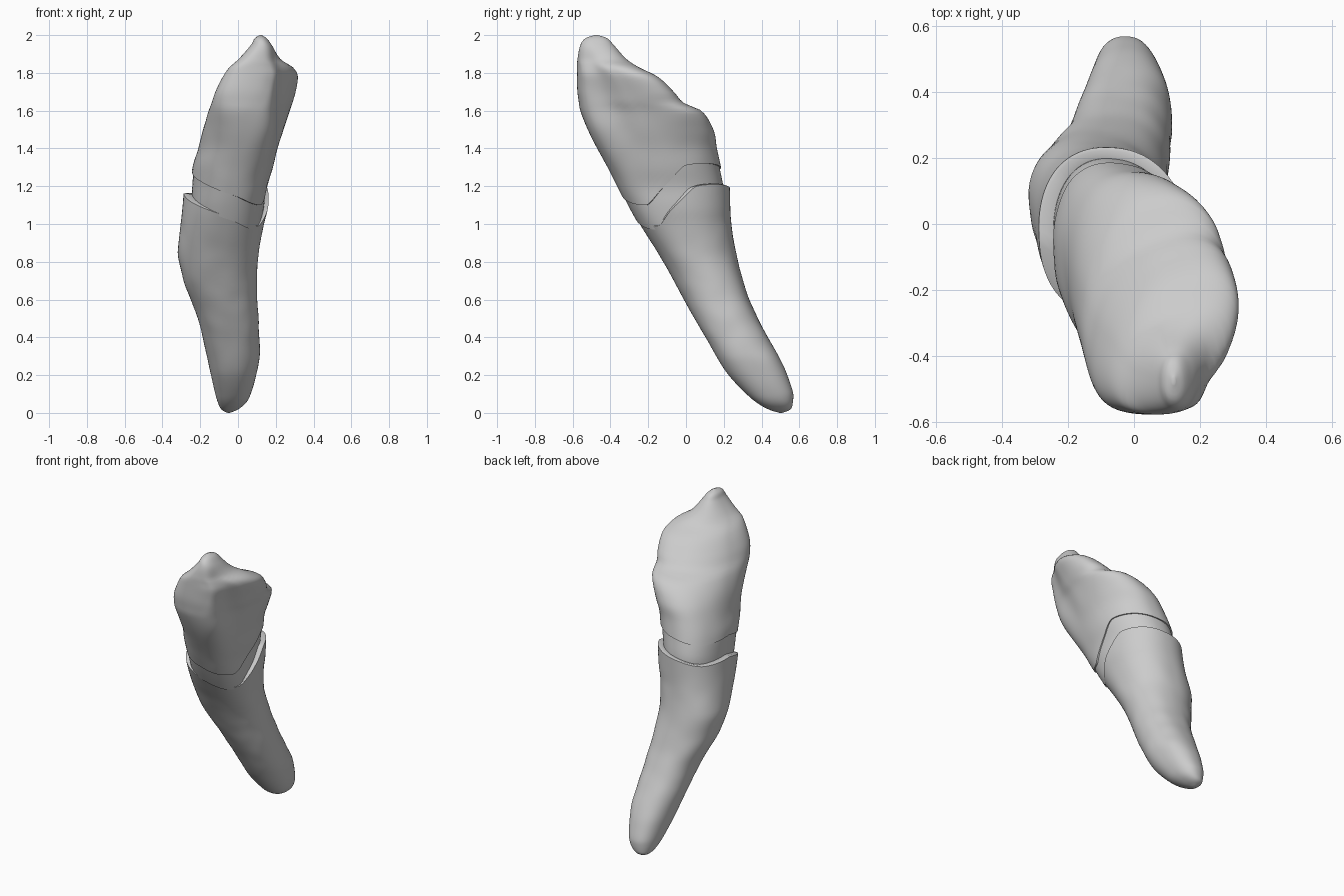
import bpy, bmesh
from math import sin, cos, pi, radians, exp
from mathutils import Vector, noise

cube = bpy.data.objects.get("Cube")
if cube:
    bpy.data.objects.remove(cube)

ivory = bpy.data.materials.new("ivory grey")
ivory.use_nodes = True
ivory.diffuse_color = (0.6, 0.6, 0.6, 1)
ivory.node_tree.nodes["Principled BSDF"].inputs["Base Color"].default_value = (0.6, 0.6, 0.6, 1)

SIDES = 96

# Cross-sections: height, x min, x max, y min, y max, skew, facet depth, front ridge
CROWN = [
    (0.90, -0.26, 0.11, -0.20, 0.22, 0.1, 0, 0),
    (1.00, -0.26, 0.13, -0.26, 0.215, 0.1, 0, 0),
    (1.10, -0.255, 0.148, -0.315, 0.21, 0.1, 0.02, 0),
    (1.20, -0.25, 0.16, -0.365, 0.205, 0.15, 0.04, 0),
    (1.30, -0.24, 0.19, -0.415, 0.185, 0.15, 0.06, 0),
    (1.40, -0.21, 0.215, -0.47, 0.165, 0.13, 0.08, 0.04),
    (1.50, -0.185, 0.245, -0.52, 0.145, 0, 0.09, 0.12),
    (1.60, -0.155, 0.275, -0.56, 0.08, -0.25, 0.09, 0.22),
    (1.64, -0.14, 0.288, -0.567, -0.01, -0.35, 0.09, 0.27),
    (1.70, -0.12, 0.305, -0.575, -0.065, -0.45, 0.09, 0.32),
    (1.78, -0.08, 0.317, -0.577, -0.15, -0.5, 0.09, 0.32),
    (1.83, -0.045, 0.29, -0.577, -0.25, -0.5, 0.09, 0.27),
    (1.87, 0, 0.228, -0.575, -0.312, -0.3, 0.06, 0.15),
    (1.95, 0.07, 0.177, -0.558, -0.385, 0, 0, 0),
    (1.985, 0.09, 0.15, -0.53, -0.42, 0, 0, 0),
    (2.00, 0.115, 0.125, -0.485, -0.465, 0, 0, 0),
]
# Same without facet and ridge
ROOT = [row + (0, 0) for row in (
    (0.00, -0.055, -0.045, 0.495, 0.51, 0),
    (0.015, -0.085, -0.005, 0.445, 0.55, 0),
    (0.05, -0.105, 0.04, 0.38, 0.565, 0),
    (0.10, -0.12, 0.068, 0.32, 0.568, 0),
    (0.20, -0.143, 0.097, 0.225, 0.537, 0),
    (0.30, -0.165, 0.115, 0.16, 0.49, 0),
    (0.50, -0.212, 0.107, 0.045, 0.38, 0),
    (0.70, -0.287, 0.10, -0.065, 0.30, 0),
    (0.85, -0.318, 0.11, -0.15, 0.265, 0.1),
    (1.00, -0.303, 0.137, -0.245, 0.24, 0.1),
    (1.08, -0.295, 0.158, -0.292, 0.235, 0.1),
    (1.20, -0.285, 0.172, -0.34, 0.232, 0.1),
)]
# Crown margin height at angles around the tooth (degrees)
MARGIN = [(-180, 1.27), (-135, 1.21), (-90, 1.15), (-60, 1.11), (-35, 1.10), (-8, 1.19),
          (20, 1.31), (50, 1.32), (90, 1.30), (135, 1.27), (180, 1.27)]
BAND = 0.11


def curve(table, v):
    """Smooth interpolation of the table's columns at v."""
    i = max(k for k in range(len(table) - 1) if k == 0 or table[k][0] <= v)
    a, b = table[i], table[i + 1]
    p, q = table[max(i - 1, 0)], table[min(i + 2, len(table) - 1)]
    h = b[0] - a[0]
    u = min(max((v - a[0]) / h, 0), 1)
    out = []
    for c in range(1, len(a)):
        ma = (b[c] - p[c]) / (b[0] - p[0]) * h
        mb = (q[c] - a[c]) / (q[0] - a[0]) * h
        d = b[c] - a[c]
        # limited tangents avoid overshoot
        ma, mb = [0 if m * d <= 0 else min(abs(m), 3 * abs(d)) * (1 if d > 0 else -1)
                  for m in (ma, mb)]
        out.append(a[c] + u * ma + u * u * (3 * d - 2 * ma - mb) + u ** 3 * (ma + mb - 2 * d))
    return out


def margin(t):
    return curve(MARGIN, (t * 180 / pi + 180) % 360 - 180)[0]


def bell(t, centre, width):
    """Bump around the angle given in degrees."""
    turn = (t - radians(centre) + pi) % (2 * pi) - pi
    return exp(-(turn / width) ** 2)


def power(v):
    return abs(v) ** 0.9 * (1 if v > 0 else -1)


def surface(table, t, z, inset=0, rough=0):
    """Point on the tooth wall at angle t and height z."""
    x0, x1, y0, y1, skew, facet, ridge = curve(table, z)
    r = 1 - facet * bell(t, -25, 0.38)
    across = r * power(cos(t + skew)) + ridge * bell(t, -70, 0.5)
    x = (x0 + x1) / 2 + ((x1 - x0) / 2 - inset) * across
    y = (y0 + y1) / 2 + ((y1 - y0) / 2 - inset) * r * power(sin(t))
    p = Vector((x, y, z))
    return p + Vector((cos(t), sin(t), 0)) * rough * noise.noise(p * 9)


def loft(name, rings, cap_first, cap_last):
    bm = bmesh.new()
    rows = [[bm.verts.new(p) for p in ring] for ring in rings]
    for low, high in zip(rows, rows[1:]):
        for i in range(SIDES):
            j = (i + 1) % SIDES
            bm.faces.new((low[i], low[j], high[j], high[i]))
    if cap_first:
        bm.faces.new(rows[0][::-1])
    if cap_last:
        bm.faces.new(rows[-1])
    bmesh.ops.recalc_face_normals(bm, faces=bm.faces)
    mesh = bpy.data.meshes.new(name)
    bm.to_mesh(mesh)
    bm.free()
    obj = bpy.data.objects.new(name, mesh)
    bpy.context.collection.objects.link(obj)
    mesh.materials.append(ivory)
    bpy.ops.object.select_all(action="DESELECT")
    obj.select_set(True)
    bpy.context.view_layer.objects.active = obj
    bpy.ops.object.shade_smooth_by_angle(angle=radians(50))


angles = [2 * pi * i / SIDES for i in range(SIDES)]

# Crown: from the wavy margin up to the cusp, with a small tucked-in lip
steps = [1 - (1 - k / 50) ** 1.6 for k in range(51)]
crown = [[surface(CROWN, t, margin(t), 0.02) for t in angles]]
for s in steps:
    crown.append([surface(CROWN, t, margin(t) + (2 - margin(t)) * s, 0, 0.003 * (1 - s)) for t in angles])
loft("crown", crown, False, True)

# Neck band: slightly recessed, running behind both margins
band = []
for k in range(9):
    band.append([surface(CROWN, t, margin(t) + 0.01 - (BAND + 0.03) * (1 - k / 8), 0.008) for t in angles])
loft("neck_band", band, False, False)

# Root: rounded tip up to a thin collar that turns inward to the band
root = []
for k in range(61):
    s = (k / 60) ** 1.4
    root.append([surface(ROOT, t, (margin(t) - BAND) * s, 0, 0.016 * s * (1 - s)) for t in angles])
root.append([surface(ROOT, t, margin(t) - BAND + 0.004, 0.01) for t in angles])
root.append([surface(CROWN, t, margin(t) - BAND - 0.004, 0.01) for t in angles])
loft("root", root, True, False)
